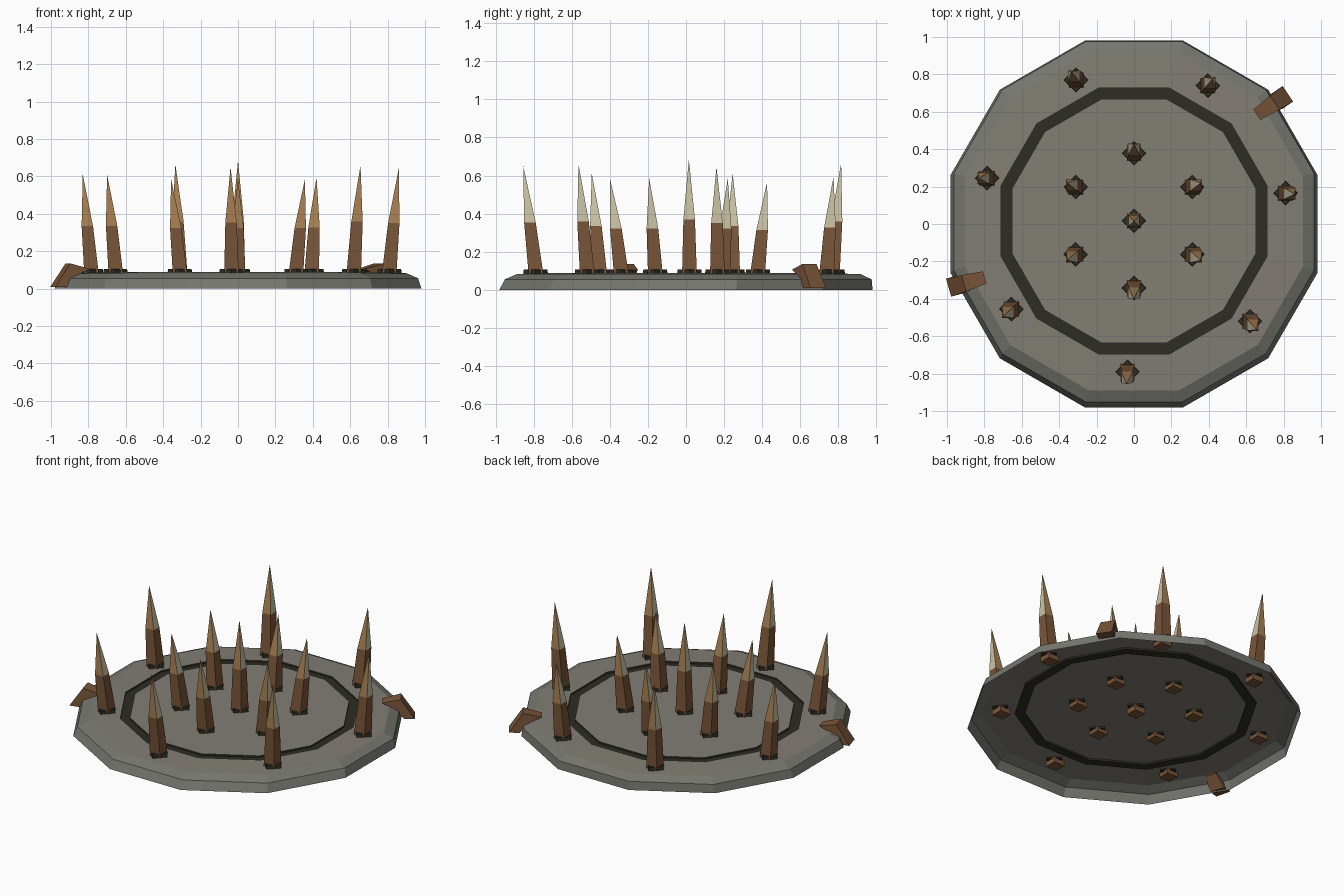
import bpy, bmesh, math
from mathutils import Vector, Matrix

cube = bpy.data.objects.get("Cube")
if cube:
    bpy.data.objects.remove(cube, do_unlink=True)


def material(name, *rgb):
    """Flat material from 0-255 display values, stored as linear."""
    col = [(c / 255 / 12.92) if c < 11 else ((c / 255 + 0.055) / 1.055) ** 2.4 for c in rgb] + [1]
    m = bpy.data.materials.new(name)
    m.diffuse_color = col
    m.use_nodes = True
    node = m.node_tree.nodes["Principled BSDF"]
    node.inputs["Base Color"].default_value = col
    node.inputs["Roughness"].default_value = 0.9
    return m


STONE = material("stone_top", 130, 126, 117)
RIM = material("stone_rim", 118, 118, 111)
DARK = material("dark_soil", 45, 45, 35)
WOOD = material("brown_wood", 122, 86, 57)
TAN = material("tan_cut_wood", 168, 128, 82)
PALE = material("pale_cut_wood", 203, 195, 166)


def finish(bm, name, mats):
    bmesh.ops.remove_doubles(bm, verts=bm.verts, dist=1e-5)
    me = bpy.data.meshes.new(name)
    bm.to_mesh(me)
    bm.free()
    for m in mats:
        me.materials.append(m)
    ob = bpy.data.objects.new(name, me)
    bpy.context.collection.objects.link(ob)
    return ob


def ring(bm, centre, radius, n, start):
    """Horizontal polygon of vertices around a centre."""
    return [bm.verts.new(Vector(centre) + Vector((math.cos(a), math.sin(a), 0)) * radius)
            for a in (math.radians(start) + math.tau * i / n for i in range(n))]


def bridge(bm, low, high, mat=0):
    n = len(low)
    faces = []
    for i in range(n):
        j = (i + 1) % n
        f = bm.faces.new((low[i], low[j], high[j], high[i]))
        f.material_index = mat
        faces.append(f)
    return faces


# Twelve-sided stone slab: open underneath, bevelled rim, dark groove in the top
bm = bmesh.new()
profile = [  # radius, y shift, z, material of the band that ends here
    (1.015, 0.0, 0.0, 1), (0.997, 0.012, 0.055, 1), (0.935, 0.014, 0.082, 1),
    (0.735, 0.016, 0.088, 0), (0.735, 0.016, 0.077, 2),
    (0.675, 0.016, 0.077, 2), (0.675, 0.016, 0.088, 2),
]
last = None
for r, dy, z, mat in profile:
    loop = ring(bm, (0, dy, z), r, 12, 15)
    if last:
        bridge(bm, last, loop, mat)
    last = loop
bm.faces.new(last).material_index = 0
finish(bm, "stone_slab", [STONE, RIM, DARK])


def stake(name, base, tip):
    """Square sharpened post leaning from base to tip, with a dark collar."""
    base, tip = Vector((*base, 0.1)), Vector(tip)
    lean = tip - base
    neck = base + lean * 0.46
    foot = base - lean * 0.1
    bm = bmesh.new()
    loops = [ring(bm, c, r, 4, 45) for c, r in ((foot, 0.056), (base, 0.054), (neck, 0.043))]
    bm.faces.new(loops[0][::-1])
    bridge(bm, loops[0], loops[1])
    bridge(bm, loops[1], loops[2])
    apex = bm.verts.new(tip)
    for i in range(4):
        f = bm.faces.new((loops[2][i], loops[2][(i + 1) % 4], apex))
        f.normal_update()
        # cut faces: pale towards the sides, tan towards front and back
        f.material_index = 2 if abs(f.normal.x) > abs(f.normal.y) else 1
    finish(bm, name, [WOOD, TAN, PALE])

    bm = bmesh.new()
    low = ring(bm, (base.x, base.y, 0.077), 0.066, 4, 0)
    high = ring(bm, (base.x, base.y, 0.106), 0.062, 4, 0)
    bridge(bm, low, high)
    bm.faces.new(low[::-1])
    bm.faces.new(high)
    finish(bm, name + "_collar", [DARK])


# Centre stake and the inner circle of six
stake("centre_stake", (0, 0.018), (0, 0.015, 0.685))
for i in range(6):
    a = math.radians(90 + 60 * i)
    d = Vector((math.cos(a), math.sin(a)))
    b, t = d * 0.36, d * 0.413
    stake(f"inner_stake_{i + 1}", (b.x, b.y + 0.018),
          (t.x, t.y + 0.013, 0.565 if i == 0 else 0.585))

# Outer stakes
outer = [
    ((-0.31, 0.77), (-0.335, 0.815, 0.665)),
    ((0.395, 0.74), (0.42, 0.775, 0.595)),
    ((0.81, 0.165), (0.86, 0.16, 0.645)),
    ((0.62, -0.52), (0.655, -0.565, 0.66)),
    ((-0.035, -0.79), (-0.04, -0.855, 0.65)),
    ((-0.655, -0.455), (-0.70, -0.495, 0.61)),
    ((-0.785, 0.245), (-0.83, 0.245, 0.61)),
]
for i, (b, t) in enumerate(outer):
    stake(f"outer_stake_{i + 1}", b, t)


def splinter(name, centre, yaw):
    """Bent chunk of wood hooked over the rim."""
    outline = [  # along, z, half width
        (-0.10, 0.105, 0.034), (-0.03, 0.075, 0.04), (0.035, 0.008, 0.05),
        (0.10, 0.008, 0.05), (0.015, 0.135, 0.045),
    ]
    bm = bmesh.new()
    place = Matrix.Translation((*centre, 0)) @ Matrix.Rotation(math.radians(yaw), 4, "Z")
    sides = [[bm.verts.new(place @ Vector((u, s * w, z))) for u, z, w in outline] for s in (-1, 1)]
    bridge(bm, *sides)
    for s in sides:
        bm.faces.new(s)
    bmesh.ops.recalc_face_normals(bm, faces=bm.faces)
    finish(bm, name, [WOOD])


splinter("left_splinter", (0.74, 0.64), 34)
splinter("right_splinter", (-0.895, -0.313), 196)
